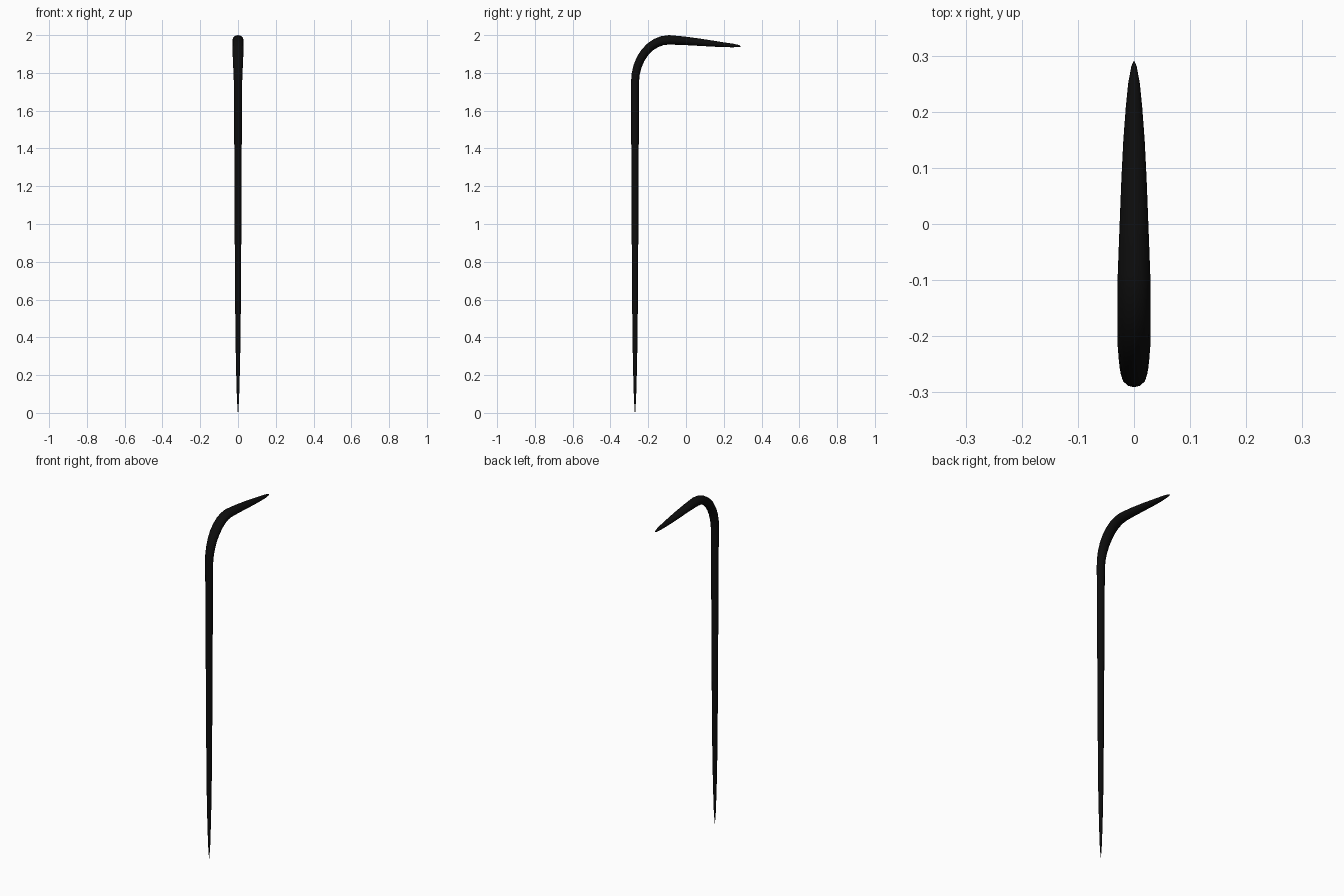
import bpy, bmesh, math
from mathutils import Vector

if "Cube" in bpy.data.objects:
    bpy.data.objects.remove(bpy.data.objects["Cube"])

SIDES = 12

# Stations along the centreline: (y, z, half width in x, half thickness)
shaft = [(-0.27, 0.0, 0.001, 0.001), (-0.27, 0.08, 0.006, 0.006),
         (-0.27, 0.22, 0.010, 0.010), (-0.27, 0.40, 0.0135, 0.0135),
         (-0.27, 0.75, 0.0165, 0.0165), (-0.27, 1.15, 0.0185, 0.0185),
         (-0.27, 1.55, 0.0205, 0.0205)]
# Elliptical bend swelling towards the top
bend = []
for i in range(9):
    t = i / 8
    a = math.pi / 2 * t
    bend.append((-0.09 - 0.18 * math.cos(a), 1.75 + 0.225 * math.sin(a),
                 0.022 + 0.008 * min(1, t * 1.9) - 0.001 * t, 0.021 + 0.004 * t))
# Slightly drooping handle tapering to a blunt point
handle = [(-0.01, 1.970, 0.026, 0.0225), (0.08, 1.9615, 0.0225, 0.019),
          (0.15, 1.954, 0.019, 0.0155), (0.21, 1.948, 0.0145, 0.012),
          (0.25, 1.945, 0.0105, 0.0095), (0.28, 1.942, 0.005, 0.0055),
          (0.29, 1.941, 0.001, 0.001)]
path = shaft + bend + handle

# Loft elliptical rings along the path
bm = bmesh.new()
rings = []
for i, (y, z, rx, rn) in enumerate(path):
    p, q = path[max(i - 1, 0)], path[min(i + 1, len(path) - 1)]
    d = Vector((0, q[0] - p[0], q[1] - p[1])).normalized()
    n = Vector((0, -d.z, d.y))
    ring = []
    for k in range(SIDES):
        a = 2 * math.pi * k / SIDES
        ring.append(bm.verts.new(Vector((rx * math.cos(a), y, z)) + n * rn * math.sin(a)))
    rings.append(ring)
for r, s in zip(rings, rings[1:]):
    for k in range(SIDES):
        j = (k + 1) % SIDES
        bm.faces.new((r[k], r[j], s[j], s[k]))
bm.faces.new(rings[0])
bm.faces.new(rings[-1])
bmesh.ops.recalc_face_normals(bm, faces=bm.faces)
mesh = bpy.data.meshes.new("hooked_cane")
bm.to_mesh(mesh)
bm.free()
cane = bpy.data.objects.new("hooked_cane", mesh)
bpy.context.collection.objects.link(cane)

# Black finish
black = bpy.data.materials.new("black")
black.diffuse_color = (0.004, 0.004, 0.004, 1)
black.use_nodes = True
black.node_tree.nodes["Principled BSDF"].inputs["Base Color"].default_value = black.diffuse_color
mesh.materials.append(black)

bpy.context.view_layer.objects.active = cane
cane.select_set(True)
bpy.ops.object.shade_smooth_by_angle(angle=math.radians(40))
